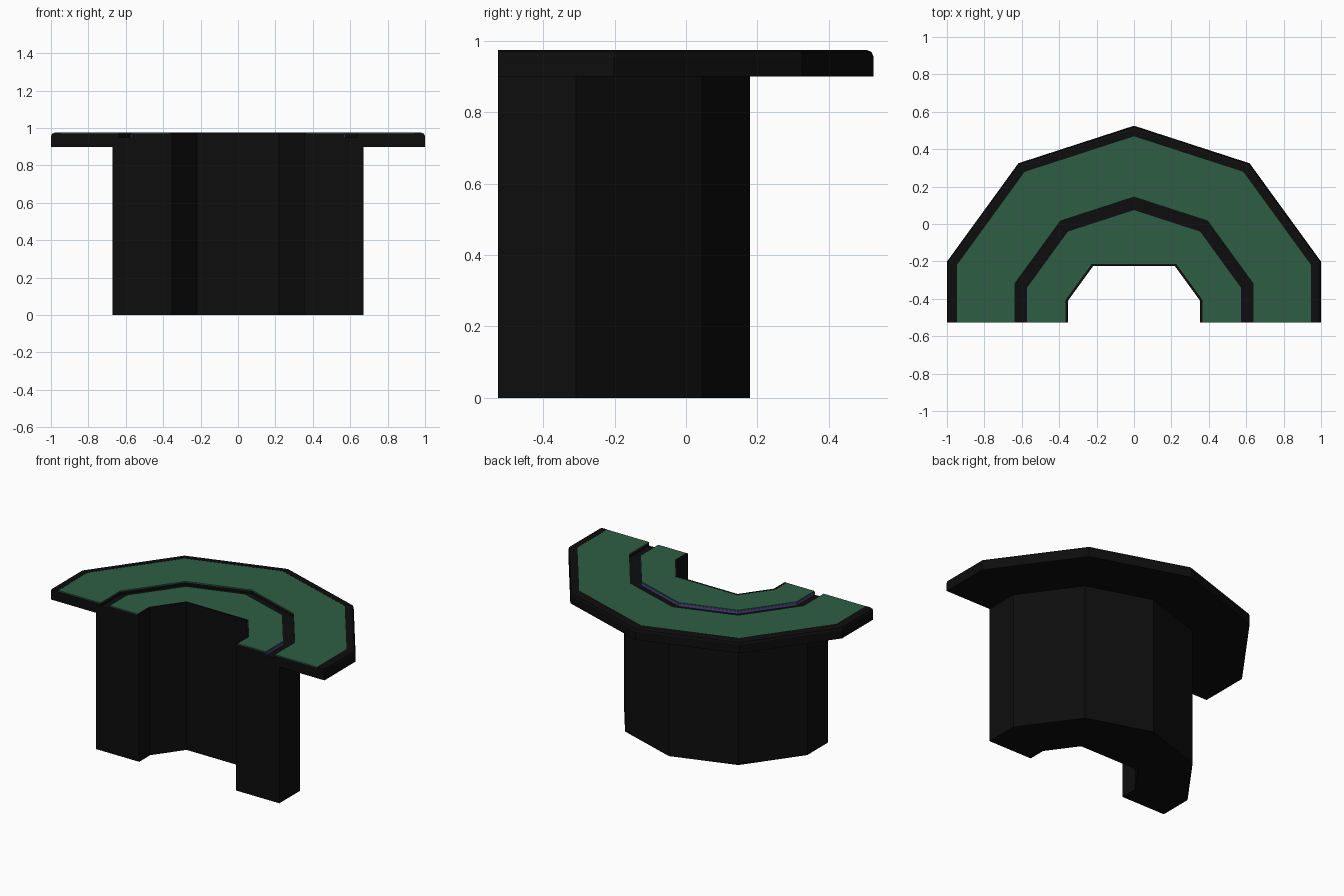
import bpy, bmesh, math

if "Cube" in bpy.data.objects:
    bpy.data.objects.remove(bpy.data.objects["Cube"])

CENTRE_Y = -0.526
APOTHEM = math.cos(math.radians(18))


def material(name, colour):
    mat = bpy.data.materials.new(name)
    mat.diffuse_color = (*colour, 1)
    mat.use_nodes = True
    mat.node_tree.nodes["Principled BSDF"].inputs["Base Color"].default_value = mat.diffuse_color
    return mat


BLACK = material("black", (0.004, 0.004, 0.004))
GREEN = material("green_felt", (0.027, 0.11, 0.055))
PURPLE = material("purple_trim", (0.08, 0.06, 0.25))


def station(radius, i, flat):
    """Point i (0..6) on half a decagon; a flat one has its apex cut off."""
    if i in (0, 6):
        x = radius * APOTHEM
        return (x if i == 0 else -x), CENTRE_Y
    a = math.radians(18 + 36 * (i - 1))
    x, y = radius * math.cos(a), radius * math.sin(a)
    if flat and i == 3:
        y = radius * math.sin(math.radians(54))
    return x, CENTRE_Y + y


def half_ring(name, profile, mat, flat_below=0.4):
    """Sweep a closed (radius, z) profile around the half decagon."""
    bm = bmesh.new()
    rows = []
    for i in range(7):
        row = []
        for r, z in profile:
            x, y = station(r, i, r < flat_below)
            row.append(bm.verts.new((x, y, z)))
        rows.append(row)
    n = len(profile)
    for a, b in zip(rows, rows[1:]):
        for j in range(n):
            k = (j + 1) % n
            bm.faces.new((a[j], a[k], b[k], b[j]))
    bm.faces.new(rows[0])
    bm.faces.new(rows[-1])
    bmesh.ops.recalc_face_normals(bm, faces=bm.faces)
    mesh = bpy.data.meshes.new(name)
    bm.to_mesh(mesh)
    bm.free()
    mesh.materials.append(mat)
    obj = bpy.data.objects.new(name, mesh)
    bpy.context.collection.objects.link(obj)
    return obj


def band(name, r0, r1, z0, z1, mat):
    return half_ring(name, [(r0, z0), (r1, z0), (r1, z1), (r0, z1)], mat)


# Pedestal below the counter
band("pedestal", 0.372, 0.705, 0, 0.9, BLACK)

# Counter with rounded rim, felt recesses, groove and thin inner lip
half_ring("counter_top", [
    (0.372, 0.9), (1.0515, 0.9), (1.0515, 0.955), (1.046, 0.969),
    (1.031, 0.975), (0.995, 0.975), (0.995, 0.968), (0.67, 0.968),
    (0.67, 0.95), (0.6, 0.95), (0.6, 0.968), (0.385, 0.968),
    (0.385, 0.975), (0.372, 0.975)], BLACK)

# Green playing surfaces
band("outer_felt", 0.67, 0.995, 0.968, 0.974, GREEN)
band("inner_felt", 0.6, 0.385, 0.968, 0.974, GREEN)

# Coloured strip on the inner wall of the groove
band("groove_trim", 0.6, 0.603, 0.95, 0.968, PURPLE)
